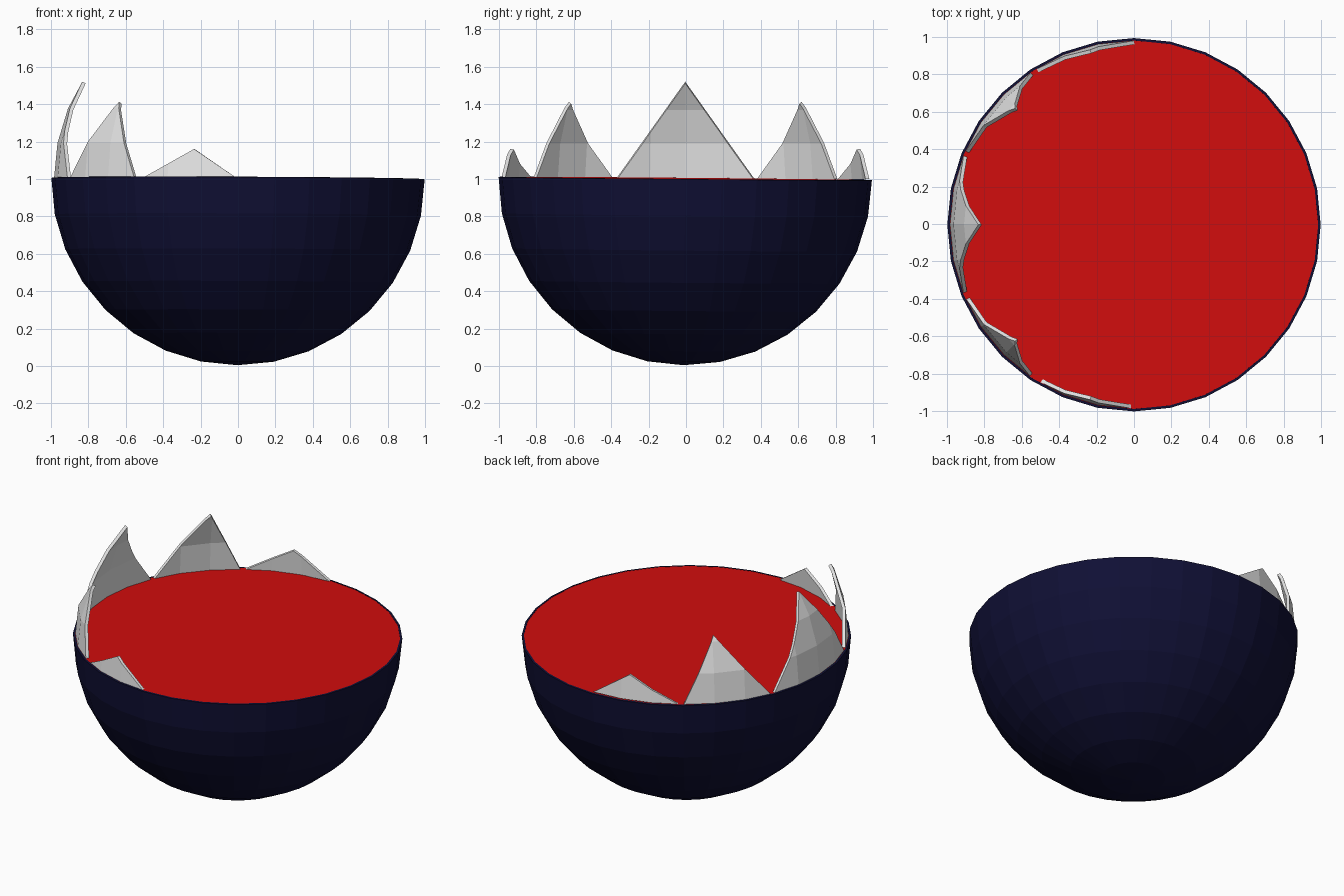
import bpy, bmesh, math
from mathutils import Vector

if "Cube" in bpy.data.objects:
    bpy.data.objects.remove(bpy.data.objects["Cube"])

SEG, RINGS = 32, 16
R_BOWL, R_TOOTH = 0.998, 0.984
CENTRE = Vector((0, -0.004, 1.0))


def material(name, rgb):
    m = bpy.data.materials.new(name)
    m.diffuse_color = (*rgb, 1)
    m.use_nodes = True
    m.node_tree.nodes["Principled BSDF"].inputs["Base Color"].default_value = m.diffuse_color
    return m


NAVY = material("dark navy", (0.005, 0.005, 0.035))
RED = material("red", (0.64, 0.004, 0.004))
GREY = material("light grey", (0.8, 0.8, 0.8))


def cut(bm, co, no):
    """Remove everything on the positive side of a plane."""
    bmesh.ops.bisect_plane(bm, geom=bm.verts[:] + bm.edges[:] + bm.faces[:], dist=1e-5,
                           plane_co=co, plane_no=no, clear_outer=True)


def sphere(radius):
    bm = bmesh.new()
    bmesh.ops.create_uvsphere(bm, u_segments=SEG, v_segments=RINGS, radius=radius)
    return bm


def finish(bm, name, mat, thickness=0):
    me = bpy.data.meshes.new(name)
    bm.to_mesh(me)
    bm.free()
    me.materials.append(mat)
    ob = bpy.data.objects.new(name, me)
    ob.location = CENTRE
    bpy.context.collection.objects.link(ob)
    if thickness:
        mod = ob.modifiers.new("shell", 'SOLIDIFY')
        mod.thickness = thickness
        mod.offset = -1
    return ob


def tooth(name, angle, tip, height, bases):
    """Triangle cut from the sphere shell, seen along a horizontal direction."""
    a = math.radians(angle)
    out = Vector((math.cos(a), math.sin(a), 0))
    side = Vector((-math.sin(a), math.cos(a), 0))
    up = Vector((0, 0, 1))
    bm = sphere(R_TOOTH)
    cut(bm, (0, 0, 0), -up)
    cut(bm, (0, 0, 0), -out)
    for b in bases:
        s = 1 if b > tip else -1
        cut(bm, side * b, (side * s * height + up * abs(b - tip)).normalized())
    finish(bm, name, GREY, 0.02)


# Bowl: lower half sphere, thin shell, tilted very slightly
bm = sphere(R_BOWL)
cut(bm, (0, 0, 0.0), (0, 0, 1))
bowl = finish(bm, "bowl", NAVY, 0.013)

# Flat filling level with the rim
bm = bmesh.new()
bmesh.ops.create_circle(bm, cap_ends=True, segments=SEG, radius=R_BOWL - 0.012)
for f in bm.faces:
    if f.normal.z < 0:
        f.normal_flip()
filling = finish(bm, "filling", RED)
for ob in (bowl, filling):
    ob.rotation_euler = (-0.009, 0.004, 0)
    ob.location.z += 0.002

# Teeth: one in the middle, two mirrored pairs
tooth("middle_tooth", 180, 0, 0.52, (-0.37, 0.37))
for s, label in ((1, "back"), (-1, "front")):
    tooth(label + "_large_tooth", 135 * s, 0.01 * s, 0.412, (0.36 * s, -0.184 * s))
    tooth(label + "_small_tooth", 90 * s, 0.235 * s, 0.16, (0.0, 0.52 * s))
